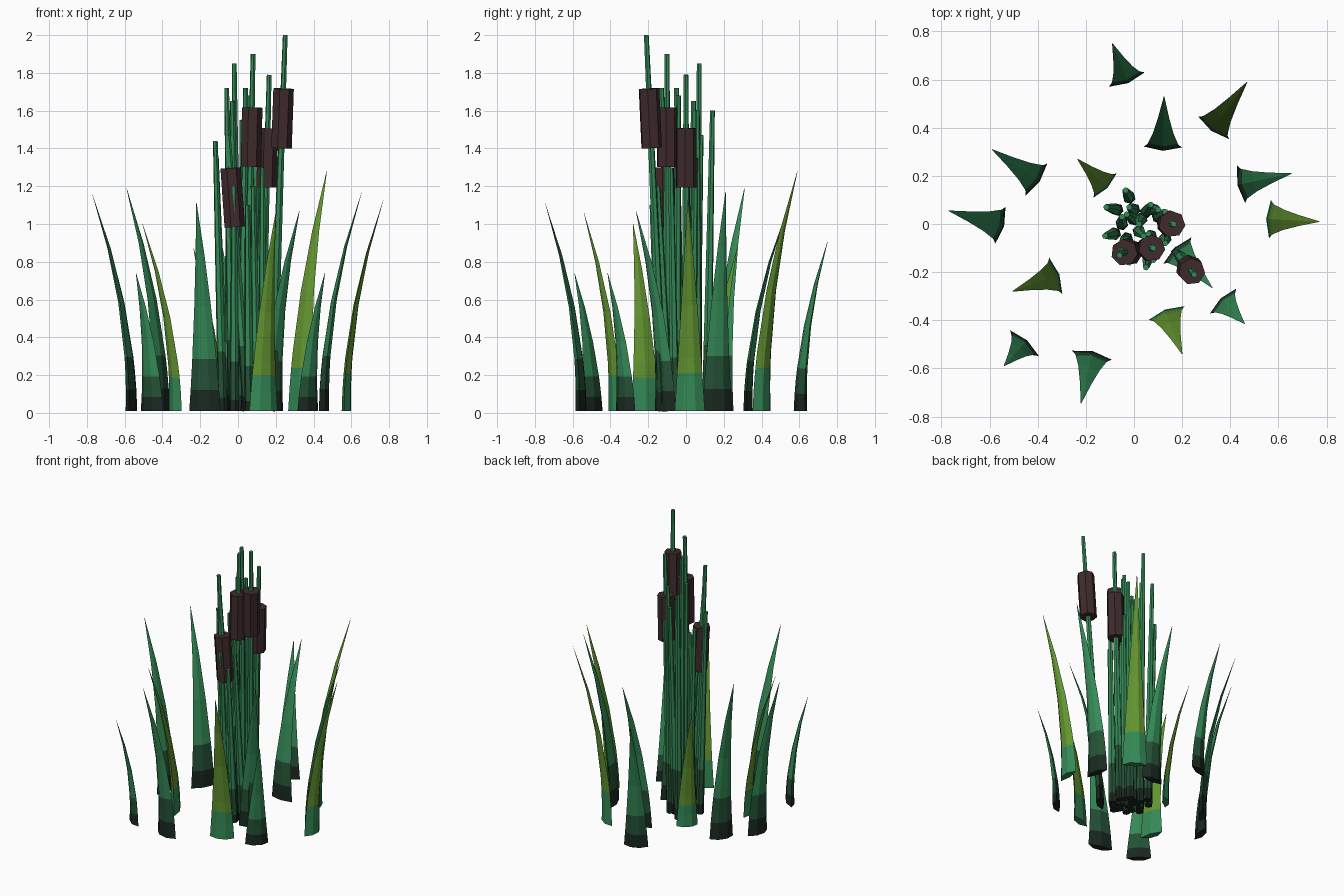
import bpy, bmesh
from mathutils import Vector

if "Cube" in bpy.data.objects:
    bpy.data.objects.remove(bpy.data.objects["Cube"])

def mat(name, rgb):
    m = bpy.data.materials.new(name)
    m.diffuse_color = (*rgb, 1)
    m.use_nodes = True
    m.node_tree.nodes["Principled BSDF"].inputs["Base Color"].default_value = m.diffuse_color
    return m

ROOT = mat("root_black_green", (0.010, 0.022, 0.014))
DARK = mat("dark_green", (0.018, 0.082, 0.036))
GREEN = mat("reed_green", (0.035, 0.255, 0.095))
OLIVE = mat("olive_green", (0.125, 0.30, 0.03))
BROWN = mat("cattail_brown", (0.050, 0.024, 0.025))

def loft(name, rings, mats, bands):
    """Skin a list of equal-sided rings; bands gives the material slot of each span."""
    bm = bmesh.new()
    loops = [[bm.verts.new(p) for p in r] for r in rings]
    n = len(loops[0])
    for a, b, slot in zip(loops, loops[1:], bands):
        for i in range(n):
            j = (i + 1) % n
            bm.faces.new((a[i], a[j], b[j], b[i])).material_index = slot
    bm.faces.new(loops[0][::-1]).material_index = bands[0]
    bm.faces.new(loops[-1]).material_index = bands[-1]
    bmesh.ops.remove_doubles(bm, verts=bm.verts, dist=1e-5)
    bmesh.ops.recalc_face_normals(bm, faces=bm.faces)
    me = bpy.data.meshes.new(name)
    bm.to_mesh(me)
    bm.free()
    for m in mats:
        me.materials.append(m)
    ob = bpy.data.objects.new(name, me)
    bpy.context.collection.objects.link(ob)
    return ob

# Leaf blades: base x, y, tip x, y, height, half width, olive?
BLADES = [
    (-.03, .60, -.09, .75, .91, .08, 0), (.33, .40, .47, .59, 1.28, .08, 1),
    (.12, .32, .125, .53, 1.06, .08, 0), (.445, .165, .655, .21, 1.17, .08, 0),
    (.565, .02, .77, .01, 1.13, .08, 1), (.37, -.32, .46, -.415, .74, .075, 0),
    (.135, -.37, .20, -.54, 1.06, .08, 1), (-.175, -.545, -.22, -.745, 1.11, .085, 0),
    (-.455, -.495, -.54, -.59, .74, .08, 0), (-.325, -.215, -.505, -.28, 1.0, .08, 1),
    (-.555, -.005, -.77, .055, 1.155, .08, 0), (-.405, .185, -.59, .31, 1.19, .08, 0),
    (-.12, .16, -.235, .27, .87, .07, 1), (.18, -.11, .325, -.265, 1.07, .08, 0),
]
# Blade cross-section: (across, outward), flat inside, keeled outside
SECTION = [(-1, 0), (0, -.2), (1, 0), (.4, .4), (-.4, .4)]

for k, (bx, by, tx, ty, h, w, olive) in enumerate(BLADES):
    base, lean = Vector((bx, by, 0)), Vector((tx - bx, ty - by, 0))
    out = lean.normalized()
    side = Vector((-out.y, out.x, 0))
    rings = []
    for t in (0, .10, .18, .25, .5, .75, 1):
        c = base + lean * t ** 1.9 + Vector((0, 0, 0.01 + (h - 0.01) * t))
        s = w * (1 - t) ** 0.9 if t < 1 else .0012
        rings.append([c + side * (u * s) + out * (v * s) for u, v in SECTION])
    if olive:
        loft(f"leaf_blade_{k + 1}", rings, [GREEN, OLIVE], [0, 0, 1, 1, 1, 1])
    else:
        loft(f"leaf_blade_{k + 1}", rings, [ROOT, DARK, GREEN], [0, 1, 1, 2, 2, 2])

# Stems: base x, y, top x, y, height
HEADED = [(.18, -.12, .25, -.21, 2.0), (.04, -.10, .08, -.10, 1.9),
          (.12, 0, .165, 0, 1.79), (.05, -.11, -.06, -.12, 1.58)]
PLAIN = [
    (0, .06, -.02, .07, 1.85), (-.03, -.06, -.06, -.13, 1.72), (.02, -.03, .04, -.05, 1.72),
    (-.02, .11, -.035, .14, 1.6), (-.07, .06, -.115, .07, 1.36), (-.08, -.04, -.12, -.05, 1.44),
    (.08, .06, .10, .06, 1.6), (.05, .05, .07, .08, 1.47), (0, .02, -.03, .04, 1.65),
    (.03, .02, .02, 0, 1.55), (.07, -.05, .06, -.04, 1.68), (-.05, 0, -.05, .03, 1.3),
    (.10, -.09, .08, -.15, 1.2), (.06, -.13, .05, -.18, 1.1), (.13, -.06, .13, -.08, 1.3),
    (-.02, -.10, -.02, -.16, 1.2), (.10, .03, .13, .05, 1.35),
]

def tube(name, a, b, fractions, radii, sides, mats, bands):
    d = b - a
    u = d.orthogonal().normalized()
    v = d.normalized().cross(u)
    circle = [(u * x + v * y) for x, y in ngon(sides)]
    rings = [[a + d * f + c * r for c in circle] for f, r in zip(fractions, radii)]
    return loft(name, rings, mats, bands)

def ngon(n):
    p = Vector((1, 0)).to_3d()
    from math import cos, sin, tau
    return [(p.x * cos(tau * i / n), p.x * sin(tau * i / n)) for i in range(n)]

for k, (bx, by, tx, ty, h) in enumerate(HEADED + PLAIN):
    a, b = Vector((bx, by, 0.01)), Vector((tx, ty, h))
    tube(f"reed_stem_{k + 1}", a, b, (0, .05, .22, 1), (.027, .026, .024, .013), 6,
         [ROOT, DARK, GREEN], [0, 1, 2])
    # Cattail head wrapped round the upper stem
    if k < len(HEADED):
        lo, hi = a.lerp(b, (h - .60) / h), a.lerp(b, (h - .285) / h)
        tube(f"cattail_head_{k + 1}", lo, hi, (0, 1), (.056, .056), 7, [BROWN], [0])
